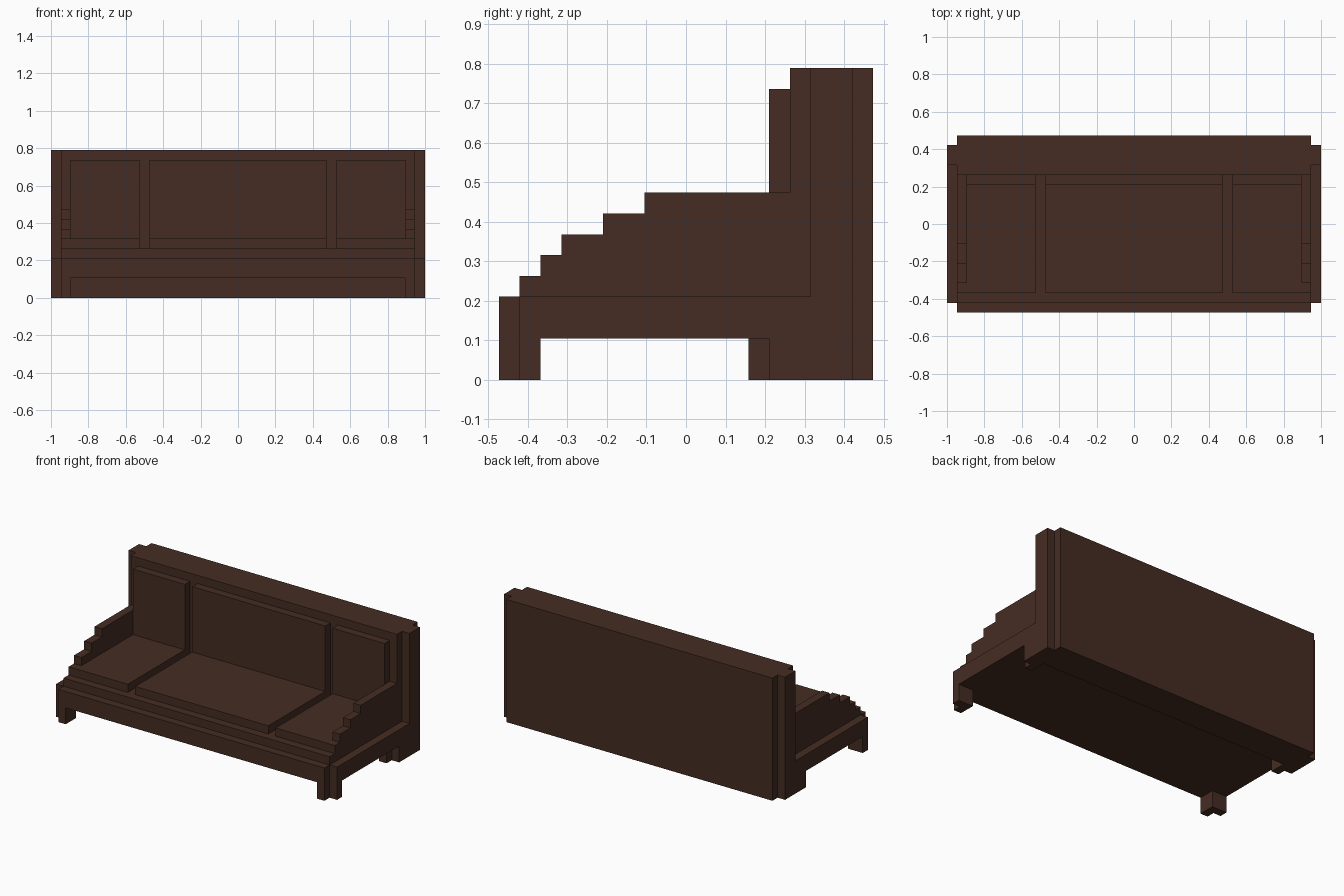
import bpy, bmesh

if "Cube" in bpy.data.objects:
    bpy.data.objects.remove(bpy.data.objects["Cube"])

U = 1 / 19  # one block of the design grid

wood = bpy.data.materials.new("dark brown")
wood.diffuse_color = (0.06, 0.0255, 0.0162, 1)
wood.use_nodes = True
wood.node_tree.nodes["Principled BSDF"].inputs["Base Color"].default_value = wood.diffuse_color


def prism(name, profile, axis, lo, hi):
    """Extrude a 2D profile along x (points are y,z) or z (points are x,y)."""
    bm = bmesh.new()
    put = (lambda p, d: (d, p[0], p[1])) if axis == 'x' else (lambda p, d: (p[0], p[1], d))
    a = [bm.verts.new(put(p, lo)) for p in profile]
    b = [bm.verts.new(put(p, hi)) for p in profile]
    bm.faces.new(a)
    bm.faces.new(b[::-1])
    n = len(profile)
    for i in range(n):
        j = (i + 1) % n
        bm.faces.new((a[i], b[i], b[j], a[j]))
    bmesh.ops.recalc_face_normals(bm, faces=bm.faces)
    bmesh.ops.scale(bm, vec=(U, U, U), verts=bm.verts)
    mesh = bpy.data.meshes.new(name)
    bm.to_mesh(mesh)
    bm.free()
    mesh.materials.append(wood)
    ob = bpy.data.objects.new(name, mesh)
    bpy.context.collection.objects.link(ob)
    return ob


def box(name, x, y, z):
    return prism(name, [(y[0], z[0]), (y[1], z[0]), (y[1], z[1]), (y[0], z[1])], 'x', *x)


def mirror(ob):
    ob.modifiers.new("mirror", 'MIRROR').use_mirror_merge = False


# Base with stepped front rail, and tall backrest
prism("seat_base", [(-9, 2), (5, 2), (5, 5), (-8, 5), (-8, 4), (-9, 4)], 'x', -18, 18)
box("backrest", (-18, 18), (5, 9), (0, 15))

# Seat and back cushions
box("middle_seat_cushion", (-9, 9), (-7, 5), (5, 6))
box("middle_back_cushion", (-9, 9), (4, 5), (6, 14))
mirror(box("side_seat_cushion", (10, 17), (-7, 5), (5, 6)))
mirror(box("side_back_cushion", (10, 17), (4, 5), (6, 14)))

# Stepped armrests
mirror(prism("armrest", [(-7, 5), (5, 5), (5, 9), (-2, 9), (-2, 8), (-4, 8),
                         (-4, 7), (-6, 7), (-6, 6), (-7, 6)], 'x', 17, 18))

# Outer side panel with the rear post and its wider foot
mirror(prism("side_panel", [(-8, 2), (4, 2), (4, 0), (8, 0), (8, 15),
                            (6, 15), (6, 4), (-8, 4)], 'x', 18, 19))

# Legs: notched front corner, plain inner rear leg
mirror(prism("front_leg", [(17, -9), (18, -9), (18, -8), (19, -8), (19, -7), (17, -7)], 'z', 0, 2))
mirror(box("rear_leg", (17, 18), (3, 5), (0, 2)))
